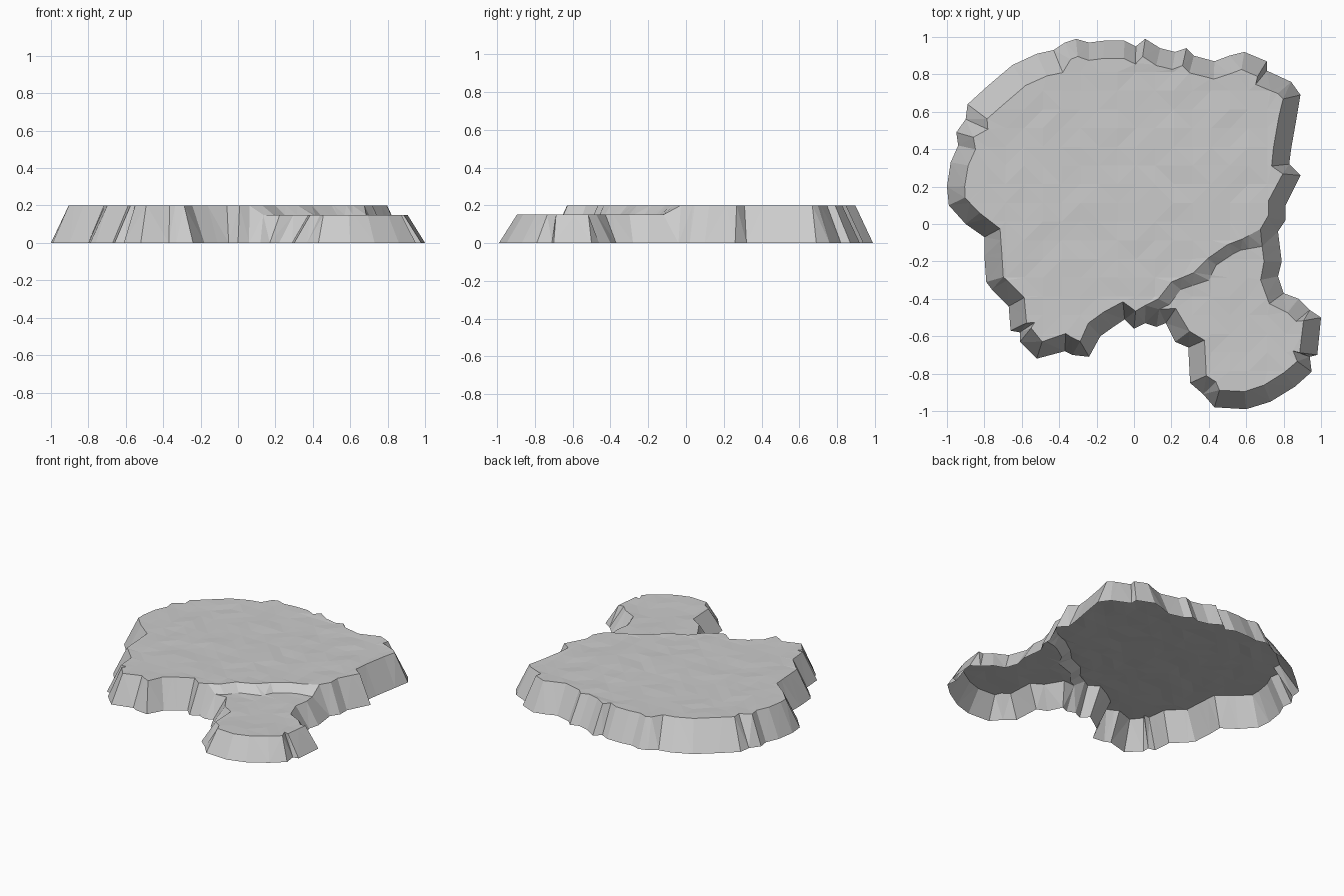
import bpy
import bmesh
import random
from mathutils import Vector

random.seed(4)

PLATEAU_HEIGHT = 0.2
LEDGE_HEIGHT = 0.15
GRID_SPACING = 0.1
ROUGHNESS = 0.0025

# Ground outline of the low ledge, anticlockwise
LEDGE_OUTLINE = [
    (0.12, -0.55), (0.17, -0.53), (0.22, -0.63), (0.29, -0.66),
    (0.3, -0.85), (0.37, -0.91), (0.43, -0.98), (0.6, -0.99),
    (0.73, -0.95), (0.86, -0.87), (0.95, -0.79), (0.94, -0.71),
    (0.98, -0.7), (1, -0.5), (0.94, -0.46), (0.88, -0.4),
    (0.8, -0.37), (0.77, -0.28), (0.79, -0.2), (0.78, -0.12),
]

# Ground outline of the main plateau, continuing anticlockwise
PLATEAU_OUTLINE = [
    (0.77, -0.04), (0.81, 0.02), (0.81, 0.1), (0.89, 0.26),
    (0.83, 0.32), (0.84, 0.4), (0.87, 0.57), (0.89, 0.69),
    (0.84, 0.76), (0.71, 0.82), (0.71, 0.87), (0.59, 0.92),
    (0.51, 0.9), (0.43, 0.87), (0.32, 0.9), (0.28, 0.94),
    (0.22, 0.92), (0.14, 0.94), (0.06, 0.99), (0.01, 0.95),
    (-0.05, 0.98), (-0.16, 0.98), (-0.24, 0.97), (-0.31, 0.99),
    (-0.37, 0.97), (-0.43, 0.93), (-0.52, 0.91), (-0.65, 0.85),
    (-0.78, 0.74), (-0.89, 0.64), (-0.9, 0.56), (-0.95, 0.49),
    (-0.94, 0.42), (-0.98, 0.33), (-1, 0.2), (-0.99, 0.1),
    (-0.9, 0), (-0.8, -0.07), (-0.8, -0.17), (-0.79, -0.31),
    (-0.76, -0.35), (-0.67, -0.44), (-0.66, -0.57), (-0.61, -0.58),
    (-0.61, -0.63), (-0.52, -0.72), (-0.37, -0.68), (-0.33, -0.7),
    (-0.24, -0.71), (-0.18, -0.6), (-0.11, -0.55), (-0.05, -0.51),
    (0, -0.56), (0.06, -0.53),
]

# Upper and lower edges of the step, from the right end to the front end
STEP_TOP = [(0.58, -0.08), (0.5, -0.11), (0.4, -0.18), (0.32, -0.26),
            (0.2, -0.31), (0.13, -0.4)]
STEP_FOOT = [(0.57, -0.14), (0.53, -0.16), (0.44, -0.22), (0.4, -0.3),
             (0.25, -0.35), (0.19, -0.43)]


def make_material(name, colour):
    material = bpy.data.materials.new(name)
    material.use_nodes = True
    material.diffuse_color = colour
    shader = material.node_tree.nodes["Principled BSDF"]
    shader.inputs["Base Color"].default_value = colour
    shader.inputs["Roughness"].default_value = 0.9
    return material


def inset_point(outline, index):
    """Move a point inwards along the averaged normal of its neighbourhood."""
    count = len(outline)
    point = Vector(outline[index])
    normal = Vector((0, 0))
    for reach in (1, 2):
        before = Vector(outline[(index - reach) % count])
        after = Vector(outline[(index + reach) % count])
        along = (after - before).normalized()
        normal += Vector((-along.y, along.x))
    broad_slope = point.x < -0.4 and point.y > 0.5
    distance = 0.13 if broad_slope else 0.095
    return point + normal.normalized() * distance


def roughen_tops(mesh, tops):
    """Cut the level faces into a grid and ripple their inner points."""
    faces = list(tops)
    for axis in (Vector((1, 0, 0)), Vector((0, 1, 0))):
        for step in range(-9, 10):
            edges = {edge for face in faces for edge in face.edges}
            verts = {vert for face in faces for vert in face.verts}
            bmesh.ops.bisect_plane(
                mesh, geom=list(verts) + list(edges) + faces,
                plane_co=axis * (step * GRID_SPACING + 0.013),
                plane_no=axis, dist=0.0005)
            faces = [face for face in mesh.faces if face.material_index == 1]
    for vert in mesh.verts:
        if all(face.material_index == 1 for face in vert.link_faces):
            vert.co.z -= random.uniform(0, ROUGHNESS * 2)


def build_rock():
    mesh = bmesh.new()
    outline = LEDGE_OUTLINE + PLATEAU_OUTLINE
    ledge_count = len(LEDGE_OUTLINE)
    count = len(outline)

    # Sloping cliff, open underneath
    base, rim = [], []
    for index, point in enumerate(outline):
        height = LEDGE_HEIGHT if index < ledge_count else PLATEAU_HEIGHT
        top = inset_point(outline, index)
        base.append(mesh.verts.new((*point, 0)))
        rim.append(mesh.verts.new((*top, height)))
    for index in range(count):
        after = (index + 1) % count
        mesh.faces.new((base[index], base[after], rim[after], rim[index]))

    # Step between the two levels
    upper = [mesh.verts.new((*p, PLATEAU_HEIGHT)) for p in STEP_TOP]
    lower = [mesh.verts.new((*p, LEDGE_HEIGHT)) for p in STEP_FOOT]
    upper_edge = [rim[ledge_count]] + upper + [rim[-1]]
    lower_edge = [rim[ledge_count - 1]] + lower + [rim[0]]
    for index in range(len(upper_edge) - 1):
        mesh.faces.new((lower_edge[index], upper_edge[index],
                        upper_edge[index + 1], lower_edge[index + 1]))

    # Level tops, marked so that only they are roughened
    plateau = mesh.faces.new(rim[ledge_count:] + upper[::-1])
    ledge = mesh.faces.new(rim[:ledge_count] + lower)
    for face in (plateau, ledge):
        face.material_index = 1
    roughen_tops(mesh, (plateau, ledge))
    bmesh.ops.triangulate(mesh, faces=mesh.faces[:])
    for face in mesh.faces:
        face.material_index = 0
        face.smooth = False

    data = bpy.data.meshes.new("rock_platform")
    mesh.to_mesh(data)
    mesh.free()
    rock = bpy.data.objects.new("rock_platform", data)
    bpy.context.collection.objects.link(rock)
    data.materials.append(make_material("stone_grey", (0.6, 0.6, 0.6, 1)))


default_cube = bpy.data.objects.get("Cube")
if default_cube:
    bpy.data.objects.remove(default_cube)
build_rock()
